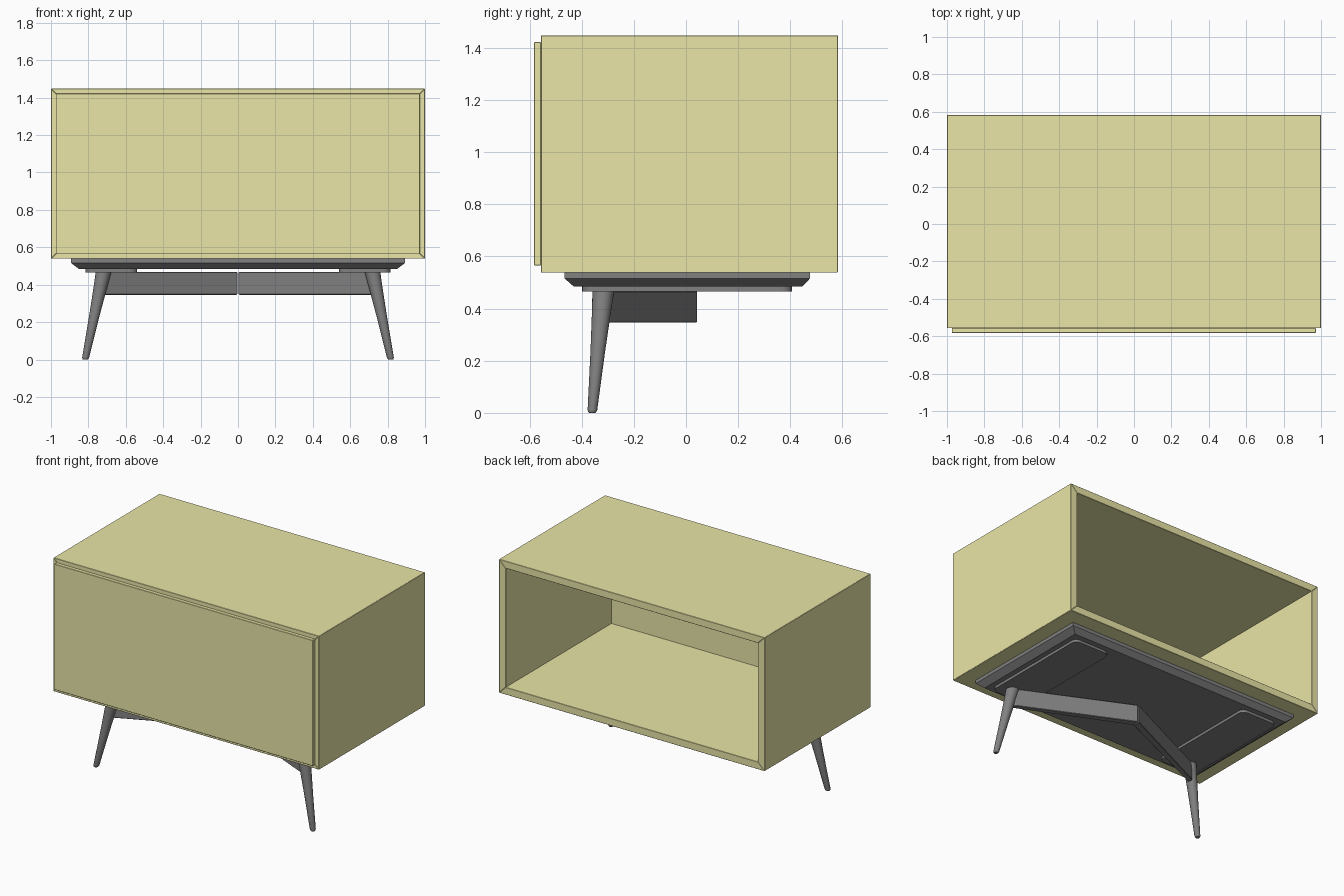
import bpy, bmesh, math
from mathutils import Vector

if "Cube" in bpy.data.objects:
    bpy.data.objects.remove(bpy.data.objects["Cube"])


def material(name, rgb):
    m = bpy.data.materials.new(name)
    m.diffuse_color = (*rgb, 1)
    m.use_nodes = True
    m.node_tree.nodes["Principled BSDF"].inputs["Base Color"].default_value = m.diffuse_color
    return m


YELLOW = material("yellow_lacquer", (0.82, 0.79, 0.39))
DARK = material("dark_metal", (0.22, 0.22, 0.22))


def loft(name, rings, mat, bevel=0.0, smooth=False):
    """Skin equal-length rings of points and cap both ends."""
    bm = bmesh.new()
    vs = [[bm.verts.new(p) for p in r] for r in rings]
    n = len(rings[0])
    for a, b in zip(vs, vs[1:]):
        for i in range(n):
            j = (i + 1) % n
            bm.faces.new((a[i], a[j], b[j], b[i]))
    bm.faces.new(vs[0][::-1])
    bm.faces.new(vs[-1])
    bmesh.ops.recalc_face_normals(bm, faces=bm.faces)
    me = bpy.data.meshes.new(name)
    bm.to_mesh(me)
    bm.free()
    ob = bpy.data.objects.new(name, me)
    bpy.context.collection.objects.link(ob)
    me.materials.append(mat)
    if bevel:
        mod = ob.modifiers.new("soft_edges", 'BEVEL')
        mod.width, mod.segments = bevel, 1
    if smooth:
        bpy.ops.object.select_all(action='DESELECT')
        ob.select_set(True)
        bpy.context.view_layer.objects.active = ob
        bpy.ops.object.shade_smooth_by_angle(angle=math.radians(35))
    return ob


def rect(x0, x1, y0, y1, z):
    return [(x0, y0, z), (x1, y0, z), (x1, y1, z), (x0, y1, z)]


def rounded_rect(x0, x1, y0, y1, r, z, seg=6):
    pts = []
    corners = [(x1 - r, y1 - r), (x0 + r, y1 - r), (x0 + r, y0 + r), (x1 - r, y0 + r)]
    for k, (cx, cy) in enumerate(corners):
        for i in range(seg + 1):
            a = math.pi / 2 * (k + i / seg)
            pts.append((cx + r * math.cos(a), cy + r * math.sin(a), z))
    return pts


# Cabinet shell: four mitred boards, open at the back
Y0, Y1, Z0, Z1, T = -0.557, 0.583, 0.539, 1.448, 0.05
outer = [(-1, Z0), (1, Z0), (1, Z1), (-1, Z1)]
inner = [(-1 + T, Z0 + T), (1 - T, Z0 + T), (1 - T, Z1 - T), (-1 + T, Z1 - T)]
for i, part in enumerate(("bottom_board", "right_board", "top_board", "left_board")):
    j = (i + 1) % 4
    prof = [outer[i], outer[j], inner[j], inner[i]]
    loft(part, [[(x, y, z) for x, z in prof] for y in (Y0, Y1)], YELLOW, bevel=0.002)

# Front panel laid over the shell
loft("front_panel", [rect(-0.974, 0.972, -0.583, Y0, z) for z in (0.566, 1.422)],
     YELLOW, bevel=0.002)

# Plinth with sloped underside
loft("plinth", [rect(-0.85, 0.85, -0.43, 0.445, 0.484),
                rect(-0.893, 0.893, -0.466, 0.476, 0.516),
                rect(-0.893, 0.893, -0.466, 0.476, Z0)], DARK)

for s, side in ((-1, "left"), (1, "right")):
    # Mounting plate
    xs = sorted((s * 0.54, s * 0.815))
    loft(side + "_mounting_plate",
         [rounded_rect(*xs, -0.398, 0.407, 0.04, z) for z in (0.466, 0.486)], DARK)

    # Splayed tapered leg with rounded foot
    foot, top = Vector((s * 0.817, -0.36, 0)), Vector((s * 0.719, -0.317, 0.467))
    rings = []
    for t, r in ((0, 0.012), (0.008, 0.016), (0.025, 0.0185), (0.5, 0.028), (0.85, 0.037), (1, 0.042)):
        c = foot.lerp(top, t)
        rings.append([(c.x + r * math.cos(a), c.y + r * math.sin(a), c.z)
                      for a in (math.tau * k / 24 for k in range(24))])
    loft(side + "_front_leg", rings, DARK, smooth=True)

    # Brace arm running from the leg to the centre
    plan = [(s * 0.004, 0.044), (s * 0.715, -0.29), (s * 0.735, -0.335), (s * 0.004, -0.008)]
    loft(side + "_brace", [[(x, y, z) for x, y in plan] for z in (0.346, 0.467)],
         DARK, bevel=0.003)
